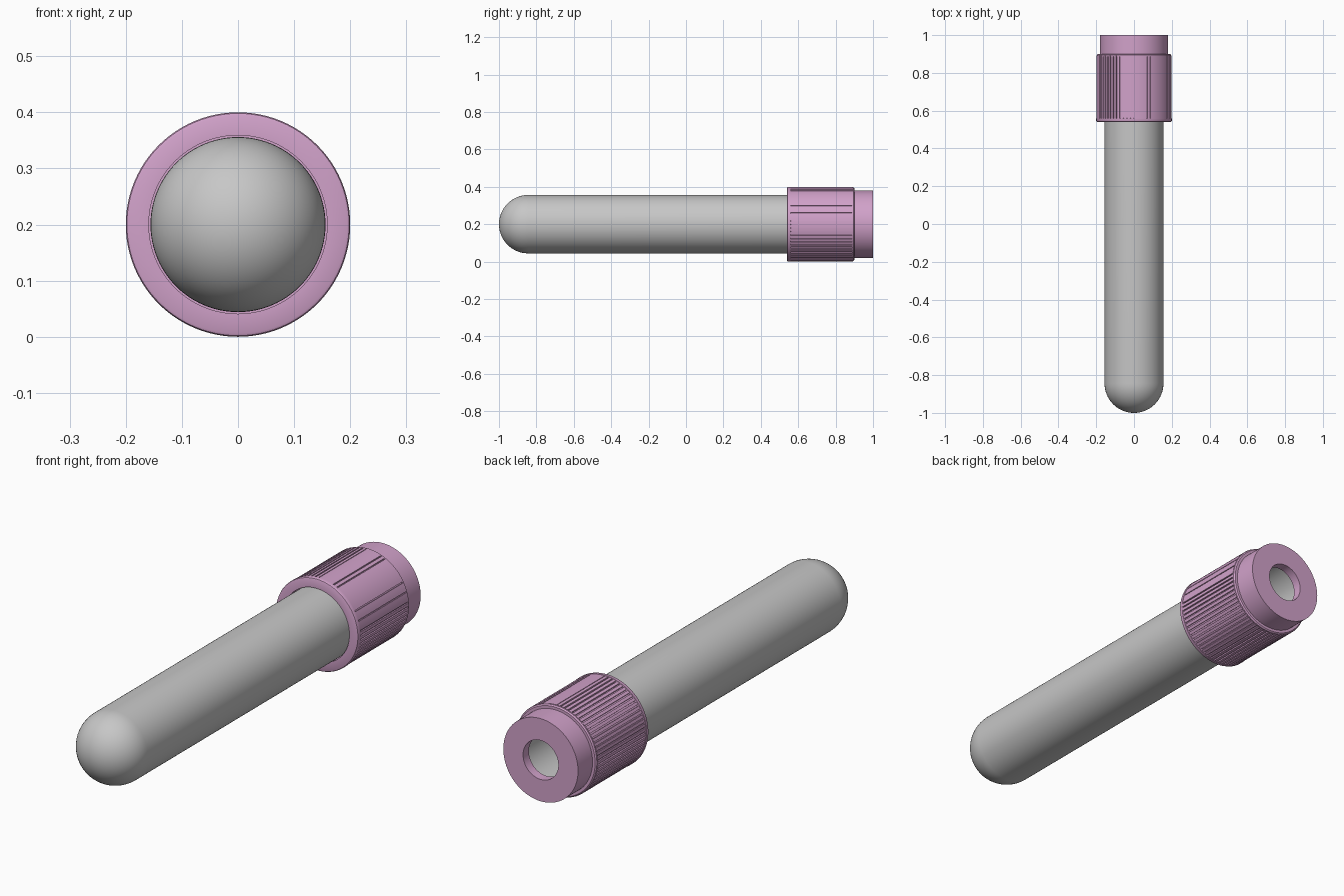
import bpy, bmesh, math

if "Cube" in bpy.data.objects:
    bpy.data.objects.remove(bpy.data.objects["Cube"], do_unlink=True)

AXIS_Z = 0.2  # height of the tube's axis
SEGMENTS = 96


def make_material(name, colour):
    mat = bpy.data.materials.new(name)
    mat.use_nodes = True
    mat.diffuse_color = colour
    mat.node_tree.nodes["Principled BSDF"].inputs["Base Color"].default_value = colour
    return mat


def point(radius, angle, y):
    return (radius * math.cos(angle), y, AXIS_Z + radius * math.sin(angle))


def finish(bm, name, mat, smooth_angle):
    bmesh.ops.remove_doubles(bm, verts=bm.verts, dist=1e-5)
    bmesh.ops.recalc_face_normals(bm, faces=bm.faces)
    mesh = bpy.data.meshes.new(name)
    bm.to_mesh(mesh)
    bm.free()
    mesh.materials.append(mat)
    obj = bpy.data.objects.new(name, mesh)
    bpy.context.collection.objects.link(obj)
    bpy.ops.object.select_all(action="DESELECT")
    bpy.context.view_layer.objects.active = obj
    obj.select_set(True)
    bpy.ops.object.shade_smooth_by_angle(angle=math.radians(smooth_angle))
    return obj


def lathe(name, profile, mat, closed):
    """Spin a profile of (y, radius) points round the tube's axis."""
    bm = bmesh.new()
    verts = [bm.verts.new(point(r, 0, y)) for y, r in profile]
    edges = [bm.edges.new(pair) for pair in zip(verts, verts[1:])]
    if closed:
        edges.append(bm.edges.new((verts[-1], verts[0])))
    bmesh.ops.spin(bm, geom=verts + edges, cent=(0, 0, AXIS_Z), axis=(0, 1, 0),
                   angle=2 * math.pi, steps=SEGMENTS, use_merge=False)
    return finish(bm, name, mat, 35)


def round_end(radius, centre_y, steps=16):
    """Quarter circle from the pole to the cylinder wall."""
    arc = [i * math.pi / 2 / steps for i in range(steps + 1)]
    return [(centre_y - radius * math.cos(a), radius * math.sin(a)) for a in arc]


grey = make_material("Tube grey", (0.57, 0.57, 0.57, 1))
mauve = make_material("Cap mauve", (0.64, 0.36, 0.59, 1))

# Hollow tube with a domed closed end at the front and an open end in the cap
outer = round_end(0.156, -0.844)
inner = round_end(0.132, -0.844)
lathe("tube", outer + [(0.955, 0.156), (0.955, 0.132)] + inner[::-1], grey, False)

# Cap shell: rounded front rim, recessed grip band, rear collar with a hole
cap_profile = [
    (0.54, 0.159), (0.54, 0.194), (0.542, 0.198), (0.546, 0.2), (0.558, 0.2),
    (0.561, 0.192), (0.888, 0.192), (0.888, 0.197), (0.895, 0.197), (0.9, 0.192),
    (0.9, 0.18), (1.0, 0.18), (1.0, 0.085), (0.96, 0.085), (0.96, 0.159),
]
lathe("cap_shell", cap_profile, mauve, True)


def add_rib(bm, start, end, base=0.19, top=0.1985, y0=0.559, y1=0.892):
    """Curved block standing on the grip band between two angles in degrees."""
    steps = max(2, math.ceil((end - start) / 3))
    rings = []
    for i in range(steps + 1):
        t = start + (end - start) * i / steps
        a = math.radians(t)
        rings.append([bm.verts.new(point(r, a, y))
                      for r, y in ((base, y0), (top, y0), (top, y1), (base, y1))])
    for p, q in zip(rings, rings[1:]):
        for k in range(4):
            n = (k + 1) % 4
            bm.faces.new((p[k], p[n], q[n], q[k]))
    bm.faces.new(rings[0])
    bm.faces.new(rings[-1])


# Grip ribs: fine ones over three quarters, broad pads over the upper +x quarter
bm = bmesh.new()
pitch, count = 5.5, 50
for i in range(count):
    start = 90 + i * pitch
    add_rib(bm, start + 0.9, start + pitch - 0.9)
for start, end in ((6, 17), (18.5, 29), (30.5, 63.5), (65, 69), (70.5, 90)):
    add_rib(bm, start, end)
finish(bm, "cap_grip_ribs", mauve, 30)
